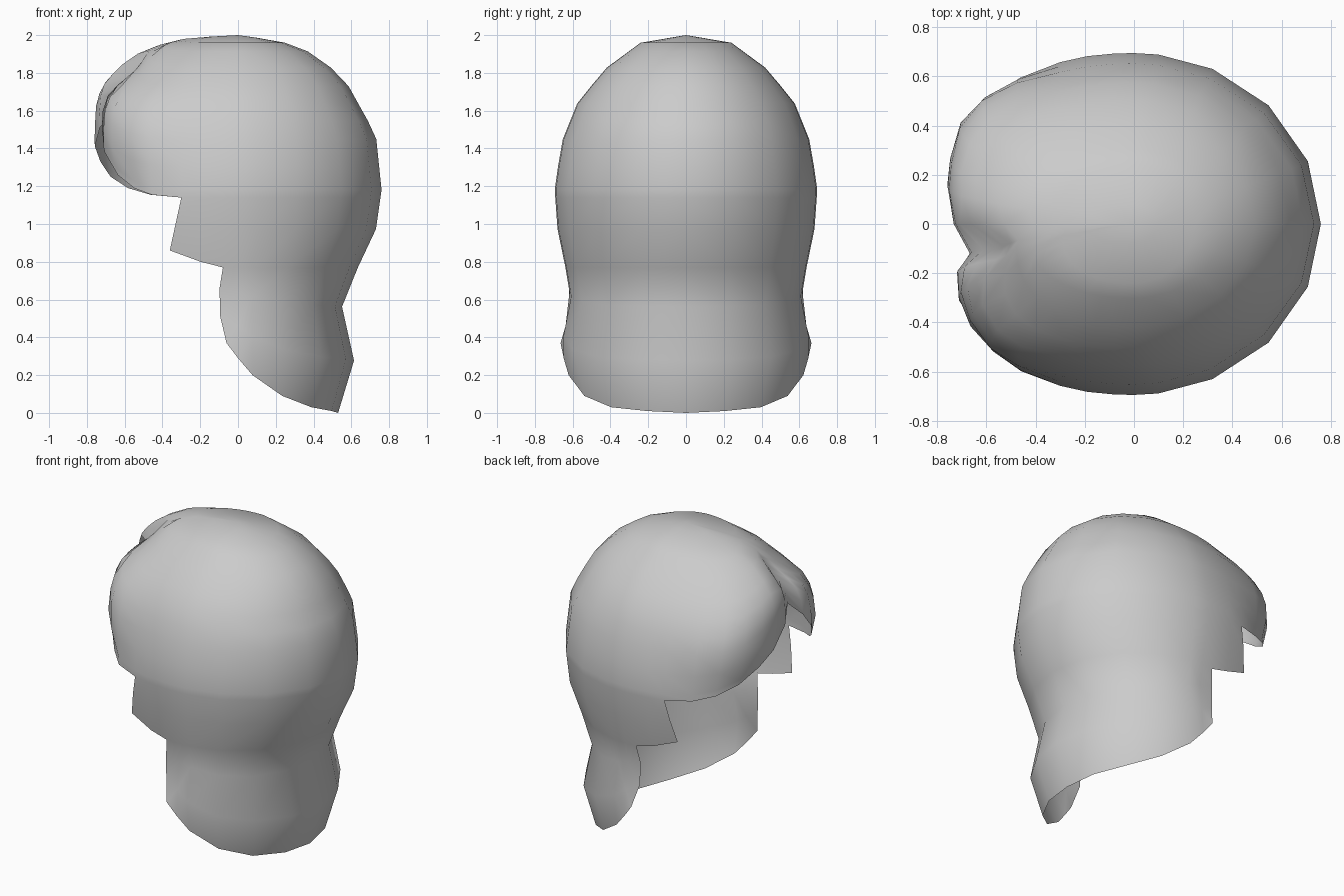
import bpy, bmesh, math

if "Cube" in bpy.data.objects:
    bpy.data.objects.remove(bpy.data.objects["Cube"])

# Extents by height: (z, value) for the back, the front and the half width
BACK = [(0, .53), (.28, .615), (.42, .58), (.56, .55), (.76, .63), (.97, .73), (1.18, .76), (1.47, .73),
        (1.73, .585), (1.84, .48), (1.92, .36), (1.97, .22), (2, 0)]
FRONT = [(0, .76), (1.4, .76), (1.64, .755), (1.73, .73), (1.83, .64), (1.93, .49), (1.985, .27), (2, 0)]
WIDTH = [(0, .56), (.08, .59), (.21, .63), (.37, .665), (.57, .605), (.78, .64), (.97, .68), (1.18, .695),
         (1.43, .66), (1.64, .575), (1.82, .43), (1.96, .24), (2, 0)]


def at(table, z):
    for (a, p), (b, q) in zip(table, table[1:]):
        if z <= b:
            return p + (q - p) * (max(z, a) - a) / (b - a)
    return table[-1][1]


def surf(f, g, z):
    """Point on the hair: f, g are fractions of the depth and width at height z."""
    r = math.hypot(f, g)
    k = min(1, max(0, (z - 1.55) / .4))          # squared fringe rounds off toward the crown
    s = 1 + (1 / r - 1) * k
    if f < -.5:                                  # fringe tucks in toward its lower edge
        s *= 1 - .06 * min(1, max(0, (1.42 - z) / .2)) * min(1, (-f - .5) * 4)
    f, g = f * s, g * s
    if f < -.5 and g < -.1:                      # flatter dip above the smaller lock
        f *= 1 - .13 * math.exp(-((z - 1.81) / .1) ** 2)
    x = f * at(BACK if f > 0 else FRONT, z)
    return (x, g * at(WIDTH, z), z)


def side(f):
    n = 2 if f >= 0 else 2.3
    return (1 - abs(f) ** n) ** (1 / n)


bm = bmesh.new()


def strip(columns):
    cols = [[bm.verts.new(p) for p in c] for c in columns]
    for a, b in zip(cols, cols[1:]):
        for i in range(len(a) - 1):
            bm.faces.new((a[i], a[i + 1], b[i + 1], b[i]))


BACK_F = [1, .93, .72, .42, .13, 0, -.105, -.25, -.395]
LEVELS = [1, .985, .953, .9, .8, .686, .58, .47, .36, .19, .047, 0]

# Crown and parted fringe: depth, width and lower edge of each front column
shared = [(f, side(f), 1.14) for f in BACK_F]
left = [(-.63, .885, 1.155), (-.815, .785, 1.19), (-.935, .625, 1.25), (-.985, .41, 1.33),
        (-1, .24, 1.41), (-.965, 0, 1.51)]
right = [(-.87, -.2, 1.59), (-.95, -.32, 1.5), (-.94, -.47, 1.38), (-.88, -.63, 1.26),
         (-.77, -.79, 1.19), (-.62, -.89, 1.155)]
loop = shared + left + right + [(f, -g, z) for f, g, z in reversed(shared)]
strip([[surf(f, g, zb + (2 - zb) * h) for h in LEVELS] for f, g, zb in loop])


def lower_band(ends, top, steps, bulge=0):
    """Mirrored band hanging from height top; ends = (f at top, f at bottom, bottom z)."""
    for s in (1, -1):
        cols = []
        for n, (f0, f1, zb) in enumerate(ends):
            c = []
            for t in steps:
                f = f0 + (f1 - f0) * t
                if n == len(ends) - 1:
                    f -= bulge * math.sin(math.pi * t)
                c.append(surf(f, s * side(f), top + (zb - top) * t))
            cols.append(c)
        strip(cols)


# Sideburns and back of the head
lower_band([(f, f, .77) for f in BACK_F[:7]] + [(-.25, -.26, .8), (-.395, -.475, .86)], 1.14, [0, .45, 1])

# Nape with a rounded lower edge
nape = zip(BACK_F[:7], [0, .01, .03, .09, .2, .29, .37])
lower_band([(f, -.08 if f < 0 else f, z) for f, z in nape], .77, [0, .27, .64, 1], .04)

bmesh.ops.remove_doubles(bm, verts=bm.verts[:], dist=.002)
bmesh.ops.recalc_face_normals(bm, faces=bm.faces[:])
for face in bm.faces:
    face.smooth = True
mesh = bpy.data.meshes.new("hair")
bm.to_mesh(mesh)
bm.free()
bpy.context.collection.objects.link(bpy.data.objects.new("hair", mesh))
